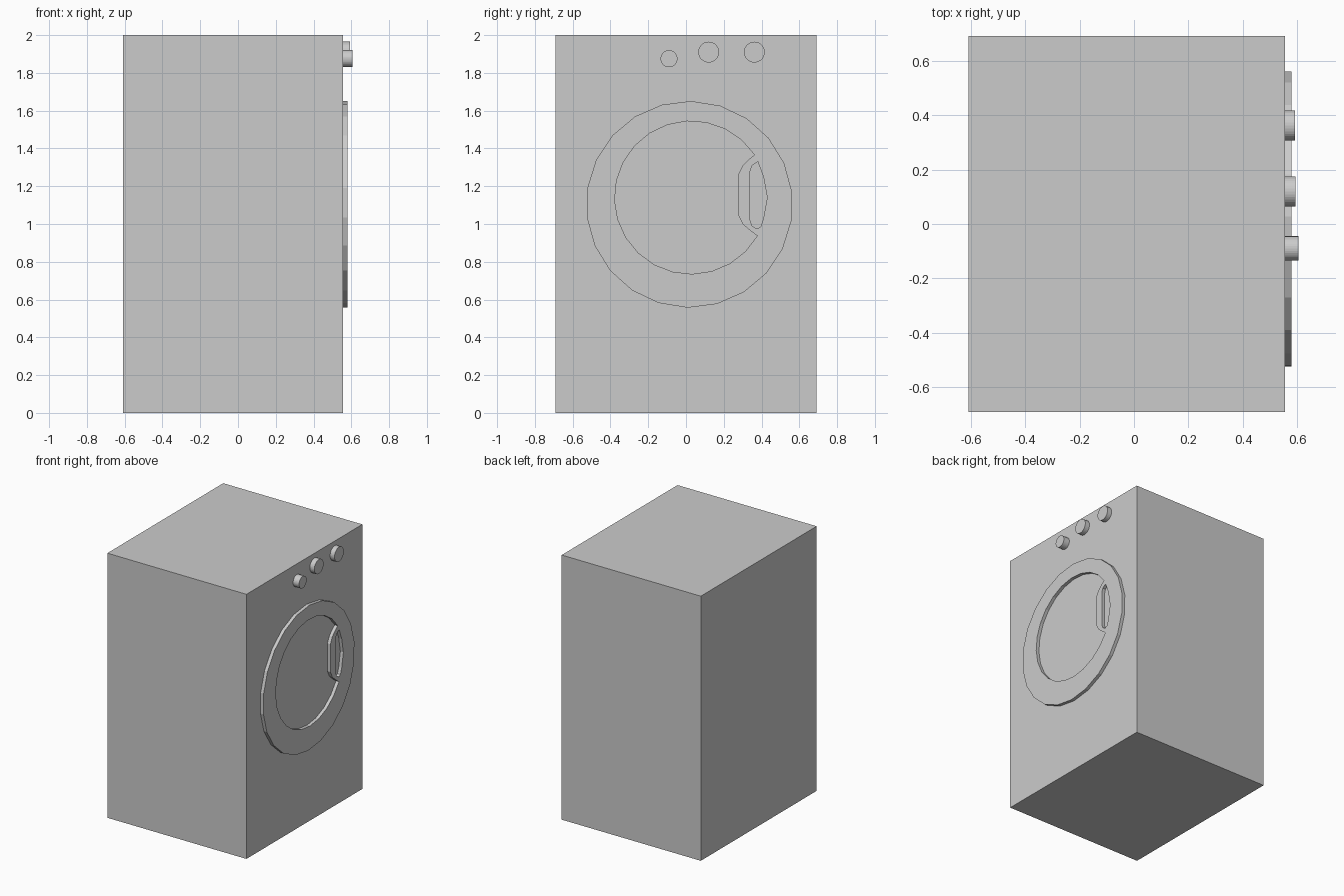
import bpy
from math import cos, sin, radians
from mathutils import Matrix

cube = bpy.data.objects.get("Cube")
if cube:
    bpy.data.objects.remove(cube, do_unlink=True)

grey = bpy.data.materials.new("light_grey")
grey.use_nodes = True
grey.diffuse_color = (0.6, 0.6, 0.6, 1)
grey.node_tree.nodes["Principled BSDF"].inputs["Base Color"].default_value = (0.6, 0.6, 0.6, 1)

FACE = 0.555   # x of the panel that carries the door
SINK = 0.01    # how far fittings are set into the panel


def arc(y, z, r, start, end, steps):
    """Points along an arc, in the y-z plane."""
    angles = [radians(start + (end - start) * i / steps) for i in range(steps + 1)]
    return [(y + r * cos(a), z + r * sin(a)) for a in angles]


def plate(name, outlines, front):
    """Extrude y-z outlines (later ones are holes) from the panel out to x = front."""
    curve = bpy.data.curves.new(name, 'CURVE')
    curve.dimensions = '2D'
    curve.fill_mode = 'BOTH'
    depth = front - FACE + SINK
    curve.extrude = depth / 2
    for points in outlines:
        spline = curve.splines.new('POLY')
        spline.points.add(len(points) - 1)
        for p, (y, z) in zip(spline.points, points):
            p.co = (y, z, 0, 1)
        spline.use_cyclic_u = True
    source = bpy.data.objects.new(name + "_outline", curve)
    bpy.context.collection.objects.link(source)
    bpy.context.view_layer.update()
    graph = bpy.context.evaluated_depsgraph_get()
    mesh = bpy.data.meshes.new_from_object(source.evaluated_get(graph))
    bpy.data.objects.remove(source, do_unlink=True)
    # Turn the flat outline to face +x
    mesh.transform(Matrix(((0, 0, 1, front - depth / 2), (1, 0, 0, 0),
                           (0, 1, 0, 0), (0, 0, 0, 1))))
    mesh.materials.clear()
    mesh.materials.append(grey)
    for face in mesh.polygons:
        face.use_smooth = False
        face.material_index = 0
    obj = bpy.data.objects.new(name, mesh)
    bpy.context.collection.objects.link(obj)
    return obj


# Cabinet
left = -0.608
bpy.ops.mesh.primitive_cube_add(size=1, location=((left + FACE) / 2, 0, 1))
cabinet = bpy.context.object
cabinet.name = "cabinet"
cabinet.scale = (FACE - left, 1.384, 2)
cabinet.data.materials.append(grey)

# Door ring, with a grip tab reaching into the opening and a finger slot
rim = arc(0.018, 1.104, 0.547, 89, 449, 22)[:-1]
opening = arc(0.027, 1.14, 0.405, 34, 330, 20)
tab = [(0.34, 0.965), (0.3, 1.0), (0.275, 1.05), (0.275, 1.26), (0.3, 1.31), (0.33, 1.34)]
slot = [(0.38, 1.33), (0.41, 1.25), (0.43, 1.14), (0.41, 1.03), (0.395, 0.985),
        (0.375, 0.975), (0.35, 0.99), (0.34, 1.02), (0.34, 1.28), (0.35, 1.31)]
plate("door_ring", [rim, opening + tab, slot], 0.58)

# Control knobs
for name, y, z, r, front in (("small_knob", -0.09, 1.875, 0.045, 0.605),
                             ("middle_knob", 0.12, 1.91, 0.055, 0.593),
                             ("end_knob", 0.362, 1.91, 0.055, 0.592)):
    plate(name, [arc(y, z, r, 0, 360, 32)[:-1]], front)
